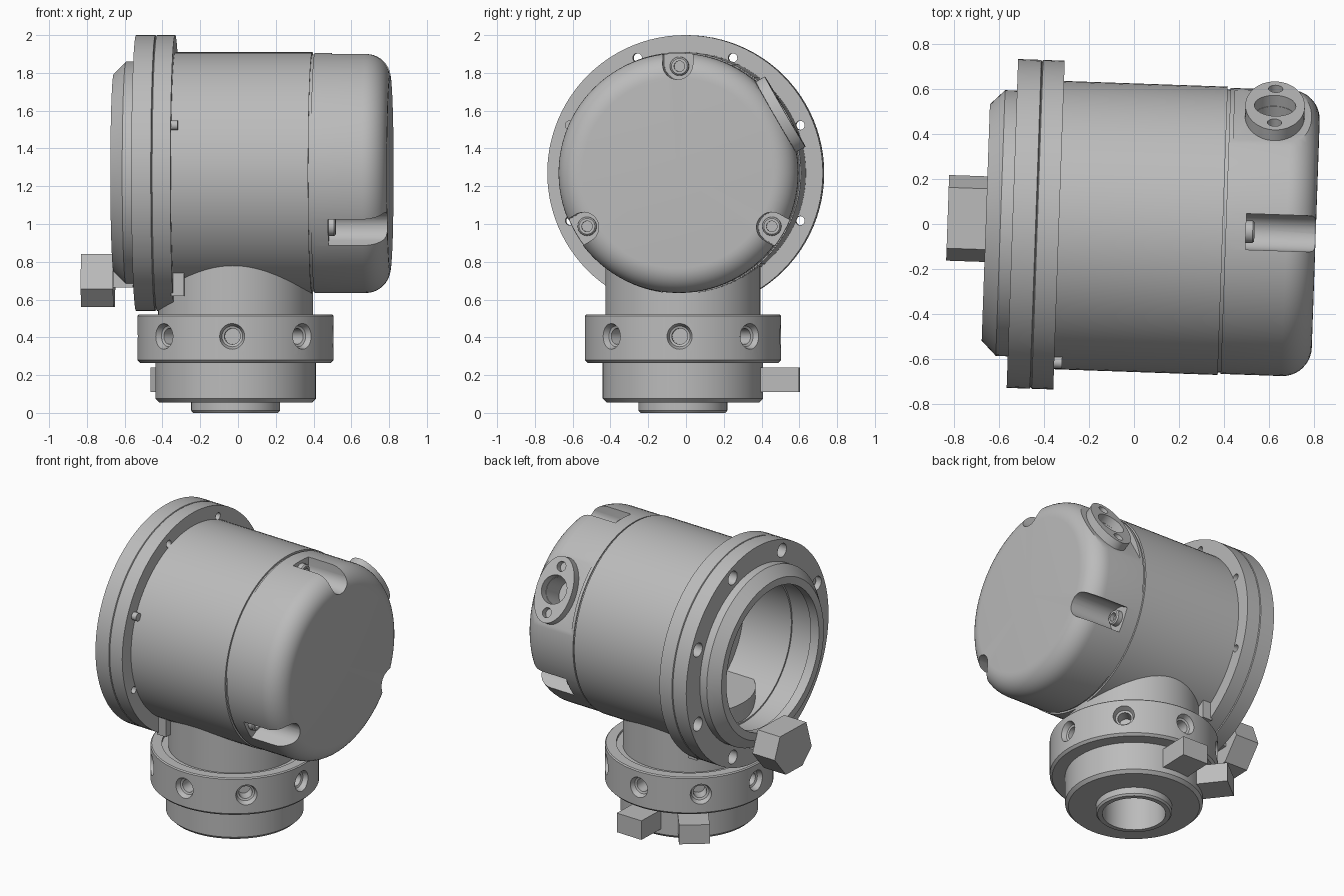
import bpy, bmesh
from math import cos, sin, pi, radians
from mathutils import Matrix, Vector

if bpy.data.objects.get("Cube"):
    bpy.data.objects.remove(bpy.data.objects["Cube"])

steel = bpy.data.materials.new("cast_grey")
steel.use_nodes = True
GREY = (0.5, 0.5, 0.5, 1)
steel.diffuse_color = GREY
steel.node_tree.nodes["Principled BSDF"].inputs["Base Color"].default_value = GREY

AXIS_Z = 1.27
parts = []


def frame(origin, u, v, w):
    m = Matrix((u, v, w)).transposed().to_4x4()
    m.translation = origin
    return m


def aim(p, d):
    """Frame at p whose z axis points along d."""
    return Matrix.Translation(p) @ Vector(d).to_track_quat("Z", "Y").to_matrix().to_4x4()


def finish(name, bm):
    bmesh.ops.recalc_face_normals(bm, faces=bm.faces)
    mesh = bpy.data.meshes.new(name)
    bm.to_mesh(mesh)
    bm.free()
    mesh.materials.append(steel)
    obj = bpy.data.objects.new(name, mesh)
    bpy.context.scene.collection.objects.link(obj)
    parts.append(obj)
    return obj


def lathe(name, profile, mats, closed=False, segs=96):
    """Revolve (radius, height) points about z, one copy per matrix."""
    bm = bmesh.new()
    for m in mats:
        rings = []
        for r, h in profile:
            if r == 0:
                rings.append([bm.verts.new(m @ Vector((0, 0, h)))] * segs)
            else:
                rings.append([bm.verts.new(m @ Vector((r * cos(2 * pi * i / segs), r * sin(2 * pi * i / segs), h)))
                              for i in range(segs)])
        pairs = list(zip(rings, rings[1:]))
        if closed:
            pairs.append((rings[-1], rings[0]))
        for a, b in pairs:
            for i in range(segs):
                j = (i + 1) % segs
                bm.faces.new(list(dict.fromkeys((a[i], a[j], b[j], b[i]))))
    return finish(name, bm)


def cylinder(name, r, h0, h1, mats, segs=32):
    return lathe(name, [(0, h0), (r, h0), (r, h1), (0, h1)], mats, segs=segs)


def prism(name, pts, depth, mats):
    """Extrude a flat outline along the z of each matrix."""
    bm = bmesh.new()
    for m in mats:
        low = [bm.verts.new(m @ Vector((x, y, 0))) for x, y in pts]
        top = [bm.verts.new(m @ Vector((x, y, depth))) for x, y in pts]
        bm.faces.new(low)
        bm.faces.new(top)
        for i in range(len(pts)):
            j = (i + 1) % len(pts)
            bm.faces.new((low[i], low[j], top[j], top[i]))
    return finish(name, bm)


def rect(x0, x1, y0, y1):
    return [(x0, y0), (x1, y0), (x1, y1), (x0, y1)]


def cut(target, *cutters):
    """Subtract the cutters, then discard them."""
    for c in cutters:
        mod = target.modifiers.new("cut", "BOOLEAN")
        mod.operation, mod.solver, mod.object = "DIFFERENCE", "EXACT", c
    dg = bpy.context.evaluated_depsgraph_get()
    mesh = bpy.data.meshes.new_from_object(target.evaluated_get(dg))
    target.modifiers.clear()
    target.data = mesh
    for c in cutters:
        parts.remove(c)
        bpy.data.objects.remove(c)


def radial(angle, r, x=0):
    """Frame on the barrel: tangent, outward, along the barrel."""
    a = radians(angle)
    out = Vector((0, cos(a), sin(a)))
    return frame(Vector((x, 0, AXIS_Z)) + out * r, (0, sin(a), -cos(a)), out, (1, 0, 0))


BARREL = [aim((0, 0, AXIS_Z), (1, 0, 0))]
UP = [Matrix.Identity(4)]

# Barrel with its open chamber
lathe("barrel", [(0, -.05), (.49, -.05), (.49, -.32), (.64, -.32), (.64, .407), (.628, .407),
                 (.628, .42), (0, .42)], BARREL)

# Flange halves and window bezel
back_flange = lathe("back_flange", [(.49, -.32), (.73, -.32), (.73, -.416), (.722, -.42), (.49, -.42)],
                    BARREL, True)
front_flange = lathe("front_flange_bezel", [(.50, -.42), (.722, -.42), (.73, -.424), (.73, -.527), (.59, -.527),
                                            (.59, -.58), (.525, -.645), (.475, -.645), (.475, -.58), (.50, -.58)],
                     BARREL, True)
bolts = [22.5 + 45 * k for k in range(8)]
spots = [radial(a, .66) for a in bolts]
cut(back_flange, cylinder("holes", .024, -.5, -.2, spots, 20))
cut(front_flange, lathe("holes", [(0, -.6), (.046, -.6), (.046, -.45), (.024, -.45), (.024, -.4), (0, -.4)],
                        spots, segs=24))
cylinder("flange_pin", .026, -.50, -.285, [radial(157.5, .66)], 20)

# Domed cap with rounded rim
rim = [(.505 + .13 * cos(t * pi / 20), .69 + .13 * sin(t * pi / 20)) for t in range(11)]
cap = lathe("domed_cap", [(0, .42), (.635, .42)] + rim + [(0, .82)], BARREL)

# Three U-shaped screw pockets in the cap
U = [(.08 * cos(t * pi / 16), .08 * sin(t * pi / 16)) for t in range(-16, 1)] + [(.08, .25), (-.08, .25)]
pockets = [90, 210, 330]
pocket_cut = prism("pockets", U, .5, [radial(a, .575, .51) for a in pockets])

# Flat pad and bore on the cap side for the port
a = radians(30)
normal = Vector((0, cos(a), sin(a)))
PORT = frame(Vector((.62, 0, AXIS_Z)) + normal * .595, (1, 0, 0), (0, sin(a), -cos(a)), normal)
pad_cut = prism("pad", rect(-.18, .3, -.4, .4), .3, [PORT])
bore_cut = cylinder("bore", .09, -.15, .2, [PORT])
cut(cap, pocket_cut, pad_cut, bore_cut)

lathe("pocket_screws", [(0, -.02), (.05, -.02), (.05, .03), (.042, .038), (.028, .038), (.028, .01), (0, .01)],
      [radial(a, .565, .51) for a in pockets], segs=24)

# Oval port plate with two screw holes
oval = [(.132 * cos(t * pi / 32), .215 * sin(t * pi / 32)) for t in range(64)]
plate = prism("port_plate", oval, .055, [PORT])
cut(plate, cylinder("opening", .092, -.1, .2, [PORT]),
    cylinder("screw_holes", .032, .015, .2, [PORT @ Matrix.Translation((0, s * .15, 0)) for s in (-1, 1)], 20))

# Neck, and its web to the flange
cylinder("neck", .41, .45, .9, UP, 96)
prism("neck_web", rect(-.33, -.26, -.36, .36), .2, [Matrix.Translation((0, 0, .62))])

# Clamp ring with eight countersunk holes
ring = lathe("clamp_ring", [(0, .265), (.505, .265), (.52, .28), (.52, .513), (.513, .52), (.45, .52),
                            (.45, .505), (0, .505)], UP)
around = [aim((0, 0, .405), (cos(k * pi / 4), sin(k * pi / 4), 0)) for k in range(8)]
cut(ring, lathe("sockets", [(0, .40), (.042, .40), (.042, .48), (.055, .485), (.072, .53), (.072, .6), (0, .6)],
                around, segs=28))

# Lower collar and hollow spout
lathe("collar", [(0, .32), (.425, .32), (.425, .075), (.405, .055), (.235, .055), (.235, .012),
                 (.225, 0), (.195, 0), (.195, .3), (0, .3)], UP)

# Two latch blocks under the ring
for name, angle, reach in (("rear_latch", 90, .617), ("side_latch", 130, .61)):
    prism(name, rect(.38, reach, -.095, .095), .13,
          [Matrix.Translation((0, 0, .11)) @ Matrix.Rotation(radians(angle), 4, "Z")])

# Six-sided knob below the window, with bracket
knob = [(-.12, .84), (.15, .84), (.205, .70), (.09, .56), (-.08, .56), (-.175, .655)]
prism("knob", knob, .172, [frame(Vector((-.815, 0, 0)), (0, 1, 0), (0, 0, 1), (1, 0, 0))])
prism("knob_bracket", rect(-.08, .1, .665, .76), .12,
      [frame(Vector((-.66, 0, 0)), (0, 1, 0), (0, 0, 1), (1, 0, 0))])

# Turn the whole assembly slightly and centre it
place = Matrix.Translation((-.013, -.016, 0)) @ Matrix.Rotation(radians(-2), 4, "Z")
bpy.ops.object.select_all(action="DESELECT")
for obj in parts:
    obj.data.transform(place)
    obj.select_set(True)
bpy.context.view_layer.objects.active = parts[0]
bpy.ops.object.shade_smooth_by_angle(angle=radians(30))
